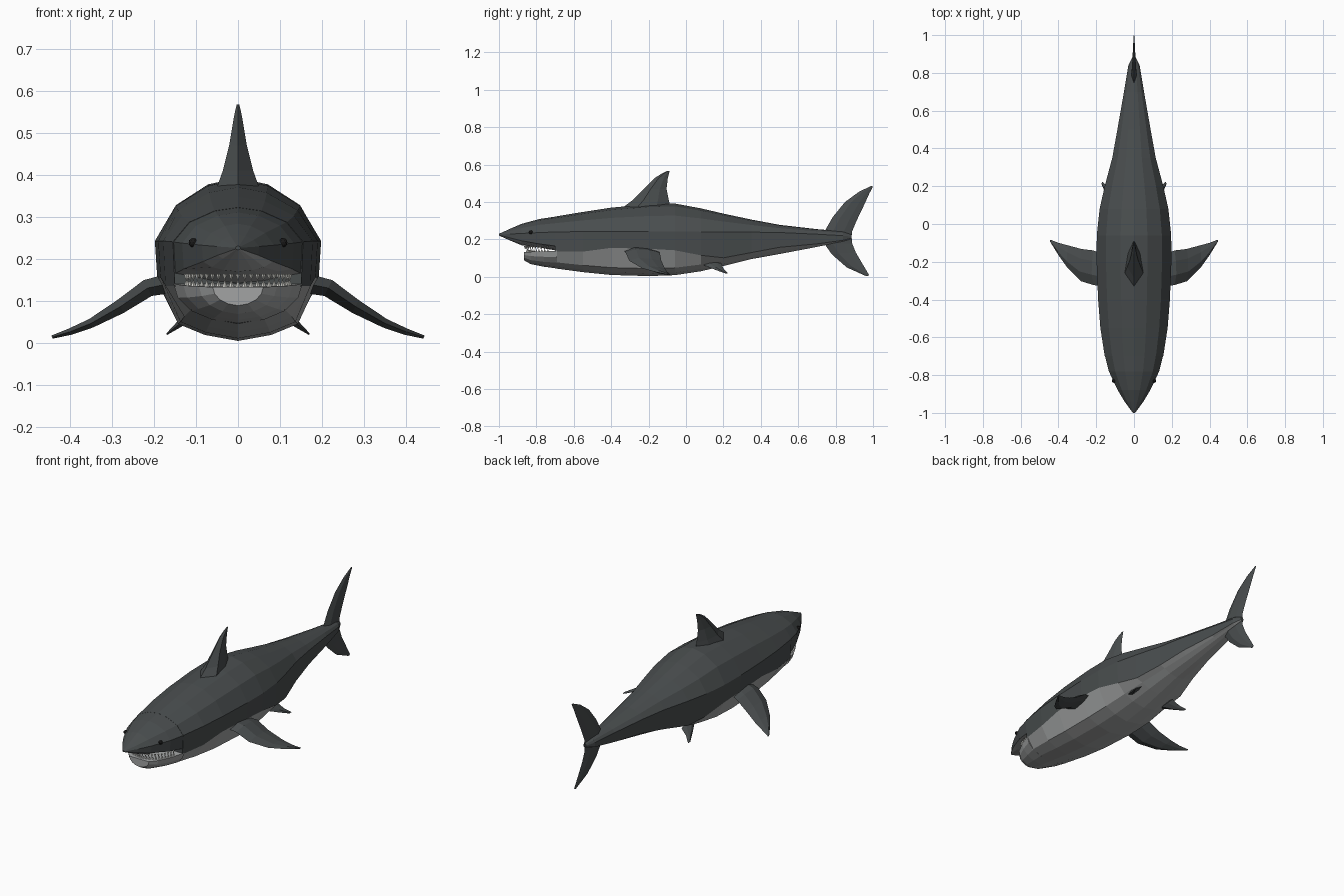
import bpy, bmesh, math
from mathutils import Vector

if "Cube" in bpy.data.objects:
    bpy.data.objects.remove(bpy.data.objects["Cube"])


def material(name, color):
    m = bpy.data.materials.new(name)
    m.diffuse_color = (*color, 1)
    m.use_nodes = True
    m.node_tree.nodes["Principled BSDF"].inputs["Base Color"].default_value = m.diffuse_color
    return m


DARK = material("dark grey skin", (0.066, 0.074, 0.076))
LIGHT = material("pale belly", (0.36, 0.37, 0.37))
WHITE = material("tooth white", (0.75, 0.75, 0.70))
BLACK = material("eye black", (0.01, 0.01, 0.01))


def loft(name, rings, mats, rule=lambda i, j: 0):
    """Skin closed rings of equal point count and cap both ends."""
    bm = bmesh.new()
    rows = [[bm.verts.new(p) for p in r] for r in rings]
    n = len(rows[0])
    for i in range(len(rows) - 1):
        for j in range(n):
            k = (j + 1) % n
            f = bm.faces.new((rows[i][j], rows[i][k], rows[i + 1][k], rows[i + 1][j]))
            f.material_index = rule(i, j)
    for r in (rows[0], rows[-1]):
        bm.faces.new(r)
    bmesh.ops.recalc_face_normals(bm, faces=bm.faces)
    return finish(name, bm, mats)


def finish(name, bm, mats):
    me = bpy.data.meshes.new(name)
    bm.to_mesh(me)
    bm.free()
    for m in mats:
        me.materials.append(m)
    ob = bpy.data.objects.new(name, me)
    bpy.context.collection.objects.link(ob)
    return ob


def closed(half, y):
    """Mirror a half profile (top to bottom, ends on the centre line)."""
    full = half + [(-x, z) for x, z in reversed(half[1:-1])]
    return [(x, y, z) for x, z in full]


def section(y, top, mid, bot, w, border):
    up, dn = top - mid, mid - bot
    edge = max(border, mid - 0.76 * dn)
    return closed([(0, top), (0.36 * w, mid + 0.9 * up), (0.75 * w, mid + 0.57 * up), (w, mid),
                   (0.97 * w, edge), (0.72 * w, mid - 0.83 * dn),
                   (0.4 * w, mid - 0.94 * dn), (0, bot)], y)


def belly(i, j):
    return 1 if 4 <= j <= 9 else 0


# body: y, top, widest height, bottom, half width, colour border height
BODY = [(-0.70, .322, .240, .045, .155, .135), (-0.55, .347, .242, .025, .178, .135),
        (-0.40, .370, .242, .010, .190, .155), (-0.20, .388, .242, .004, .198, .150),
        (-0.06, .392, .242, .009, .197, .142), (0.08, .366, .241, .030, .182, .115),
        (0.20, .338, .240, .058, .155, .100), (0.35, .306, .239, .095, .115, .130),
        (0.50, .278, .237, .122, .088, .158), (0.70, .255, .228, .160, .053, .175),
        (0.84, .243, .220, .188, .030, .195), (0.885, .226, .215, .203, .008, .207)]
loft("body", [section(*b) for b in BODY], [DARK, LIGHT], belly)

# snout and upper jaw
HEAD = [(-1.0, .230, .226, .221, .006, .223), (-0.94, .257, .229, .194, .050, .208),
        (-0.88, .283, .232, .169, .086, .193), (-0.78, .310, .237, .156, .133, .172),
        (-0.69, .323, .240, .140, .156, .150)]
loft("upper_head", [section(*h) for h in HEAD], [DARK, LIGHT], belly)

# lower jaw: y, top, bottom, half width
JAW = [(-0.865, .132, .088, .060), (-0.83, .134, .068, .093),
       (-0.76, .136, .054, .130), (-0.69, .140, .045, .154)]
loft("lower_jaw", [closed([(0, t), (w, t), (.93 * w, t - .35 * (t - b)), (.72 * w, t - .68 * (t - b)),
                           (.4 * w, t - .9 * (t - b)), (0, b)], y) for y, t, b, w in JAW], [LIGHT])


# rows of teeth along both jaws
def teeth(name, z, direction, y_front):
    bm = bmesh.new()
    for i in range(23):
        a = math.radians(-80 + 160 * i / 22)
        x, y = 0.125 * math.sin(a), -0.715 + (y_front + 0.715) * math.cos(a)
        base = [bm.verts.new((x + .006 * math.cos(q), y + .006 * math.sin(q), z))
                for q in (0, 1.57, 3.14, 4.71)]
        tip = bm.verts.new((x, y, z + direction * 0.018))
        for k in range(4):
            bm.faces.new((base[k], base[(k + 1) % 4], tip))
    bmesh.ops.recalc_face_normals(bm, faces=bm.faces)
    finish(name, bm, [WHITE])


teeth("lower_teeth", .133, 1, -0.85)
teeth("upper_teeth", .164, -1, -0.86)


def fin(name, secs, normal):
    """Lens-shaped sections: leading point, trailing point, half thickness."""
    rings = []
    for a, b, t in secs:
        a, b, n = Vector(a), Vector(b), Vector(normal) * t
        p, q = a.lerp(b, 0.3), a.lerp(b, 0.7)
        rings.append([a, p + n, q + n * 0.7, b, q - n * 0.7, p - n])
    return loft(name, rings, [DARK])


def upright(name, rows):
    fin(name, [((0, a, z), (0, b, z2), t) for z, z2, a, b, t in rows], (1, 0, 0))


# fins on the centre line: lead z, trail z, lead y, trail y, half thickness
upright("dorsal_fin", [(.365, .365, -.345, -.08, .052), (.41, .41, -.285, -.092, .036),
                       (.47, .47, -.225, -.104, .021), (.53, .53, -.165, -.097, .011),
                       (.555, .555, -.125, -.09, .006), (.567, .567, -.098, -.087, .003)])
upright("upper_tail_lobe", [(.215, .20, .74, .885, .016), (.25, .24, .745, .887, .014),
                            (.32, .30, .785, .912, .011), (.40, .39, .85, .955, .008),
                            (.455, .445, .925, .98, .005), (.486, .483, .99, 1.0, .002)])
upright("lower_tail_lobe", [(.21, .22, .74, .885, .016), (.17, .18, .745, .888, .013),
                            (.12, .13, .78, .908, .010), (.05, .07, .86, .943, .007),
                            (.003, .008, .965, .98, .002)])

# paired fins and eyes: x, z, lead y, trail y, half thickness
PECTORAL = [(.165, .14, -.33, -.16, .024), (.215, .130, -.323, -.14, .021),
            (.28, .086, -.303, -.132, .017), (.35, .046, -.235, -.113, .011),
            (.40, .026, -.165, -.10, .008), (.443, .013, -.095, -.083, .004)]
PELVIC = [(.105, .072, .07, .19, .012), (.14, .044, .14, .20, .008), (.17, .020, .205, .225, .002)]
for side, s in (("left", 1), ("right", -1)):
    for part, rows in (("pectoral_fin", PECTORAL), ("pelvic_fin", PELVIC)):
        fin(side + "_" + part, [((s * x, a, z), (s * x, b, z), t) for x, z, a, b, t in rows],
            Vector((s * 0.45, 0, 0.9)))
    bm = bmesh.new()
    bmesh.ops.create_icosphere(bm, subdivisions=2, radius=0.011)
    bmesh.ops.translate(bm, verts=bm.verts, vec=(s * 0.107, -0.83, 0.238))
    finish(side + "_eye", bm, [BLACK])
